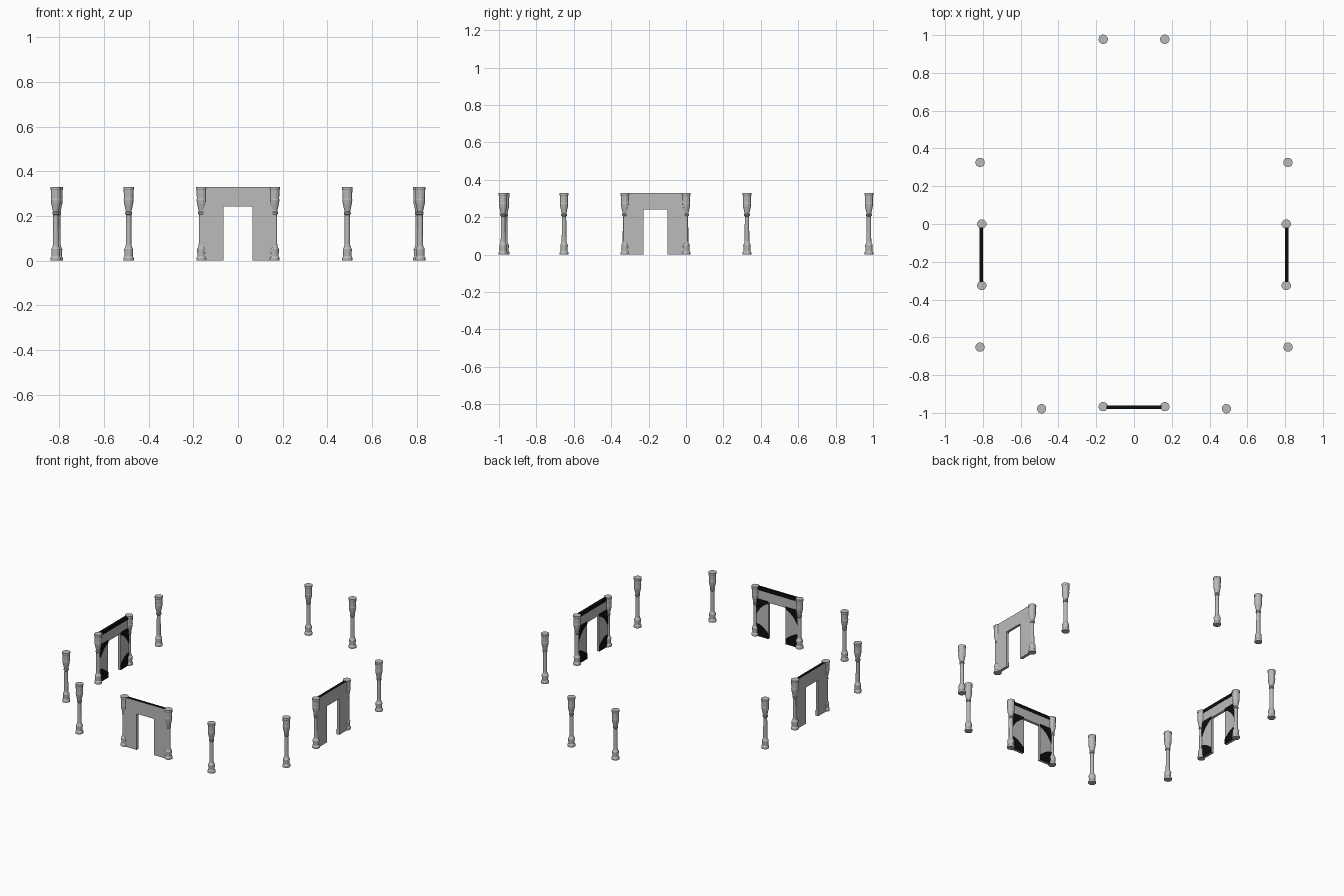
import bpy, bmesh, math
from mathutils import Matrix

cube = bpy.data.objects.get("Cube")
if cube:
    bpy.data.objects.remove(cube, do_unlink=True)


def material(name, value):
    m = bpy.data.materials.new(name)
    m.use_nodes = True
    color = (value, value, value, 1)
    m.diffuse_color = color
    m.node_tree.nodes["Principled BSDF"].inputs["Base Color"].default_value = color
    return m


STONE = material("grey stone", 0.5)
DARK = material("dark recess", 0.004)
TILE = 0.326
HALF = TILE / 2
HEIGHT = 0.33


def add_object(name, bm, mat, matrix=Matrix()):
    bmesh.ops.recalc_face_normals(bm, faces=bm.faces)
    mesh = bpy.data.meshes.new(name)
    bm.to_mesh(mesh)
    bm.free()
    mesh.materials.append(mat)
    obj = bpy.data.objects.new(name, mesh)
    obj.matrix_world = matrix
    bpy.context.collection.objects.link(obj)
    return obj


def slab(bm, outline, y0, y1):
    """Extrude an x-z outline from depth y0 to y1."""
    face = bm.faces.new([bm.verts.new((x, y0, z)) for x, z in outline])
    new = bmesh.ops.extrude_face_region(bm, geom=[face])["geom"]
    verts = [g for g in new if isinstance(g, bmesh.types.BMVert)]
    bmesh.ops.translate(bm, verts=verts, vec=(0, y1 - y0, 0))


# Column: a turned, faceted profile of (radius, height)
PROFILE = [(0.024, 0), (0.024, 0.012), (0.019, 0.02), (0.021, 0.052), (0.015, 0.062),
           (0.013, 0.072), (0.012, 0.205), (0.016, 0.209), (0.016, 0.216), (0.013, 0.22),
           (0.021, 0.255), (0.023, 0.272), (0.022, 0.278), (0.023, 0.315),
           (0.025, 0.32), (0.025, HEIGHT)]


def column_mesh(sides=12):
    bm = bmesh.new()
    rings = []
    for r, z in PROFILE:
        angles = [math.tau * (i + 0.5) / sides for i in range(sides)]
        rings.append([bm.verts.new((r * math.cos(a), r * math.sin(a), z)) for a in angles])
    for low, high in zip(rings, rings[1:]):
        for i in range(sides):
            j = (i + 1) % sides
            bm.faces.new((low[i], low[j], high[j], high[i]))
    bm.faces.new(rings[0])
    bm.faces.new(rings[-1])
    return bm


first = add_object("column", column_mesh(), STONE)
column_data = first.data
bpy.data.objects.remove(first)


def column(name, x, y):
    obj = bpy.data.objects.new(name, column_data)
    obj.location = (x, y, 0)
    bpy.context.collection.objects.link(obj)


# Free-standing columns, mirrored left and right
for side, s in (("left", 1), ("right", -1)):
    for label, x, y in (("back", HALF, 3 * TILE), ("side_back", 2.5 * TILE, TILE),
                        ("side_front", 2.5 * TILE, -2 * TILE), ("front", 1.5 * TILE, -3 * TILE)):
        column(f"{label}_column_{side}", s * x, y)

# Gateways: local -y is the outer face
DOOR, DOOR_TOP, END = 0.064, 0.242, 0.17
OUTER, INNER = -0.009, 0.008


def arch_z(x):
    return 0.09 + math.sqrt(max(0.0, 0.165 ** 2 - x * x))


def gateway(name, x, y, angle):
    place = Matrix.Translation((x, y, 0)) @ Matrix.Rotation(angle, 4, "Z")

    # Wall with a square doorway
    bm = bmesh.new()
    slab(bm, [(-END, 0), (-DOOR, 0), (-DOOR, DOOR_TOP), (DOOR, DOOR_TOP), (DOOR, 0),
              (END, 0), (END, HEIGHT - 0.001), (-END, HEIGHT - 0.001)], OUTER, INNER)
    add_object(name + "_wall", bm, STONE, place)

    # Dark coping on the top and along the inner edge
    bm = bmesh.new()
    slab(bm, [(-0.145, HEIGHT - 0.002), (0.145, HEIGHT - 0.002),
              (0.145, HEIGHT), (-0.145, HEIGHT)], OUTER, INNER)
    slab(bm, [(-0.145, 0.308), (0.145, 0.308), (0.145, HEIGHT), (-0.145, HEIGHT)],
         INNER, INNER + 0.002)
    add_object(name + "_coping", bm, DARK, place)

    # Dark spandrels over the arch curve, and curved feet on the piers
    bm = bmesh.new()
    xs = [DOOR + (0.155 - DOOR) * i / 10 for i in range(11)]
    for s in (1, -1):
        spandrel = [(s * v, arch_z(v) - 0.008) for v in xs]
        slab(bm, spandrel + [(s * 0.155, 0.25), (s * DOOR, 0.25)], INNER, INNER + 0.002)
        foot = [(s * v, 0.035 + 0.05 * math.sin((v - DOOR) / 0.091 * math.pi / 2)) for v in xs]
        slab(bm, foot + [(s * 0.155, 0), (s * DOOR, 0)], INNER, INNER + 0.002)
    add_object(name + "_inner_relief", bm, DARK, place)

    # End columns
    for label, s in (("a", 1), ("b", -1)):
        p = place @ Matrix.Translation((s * HALF, 0.004, 0))
        column(f"{name}_column_{label}", p.translation.x, p.translation.y)


gateway("front_gate", 0, -0.971, 0)
gateway("left_gate", 0.81, -HALF, math.pi / 2)
gateway("right_gate", -0.81, -HALF, -math.pi / 2)
